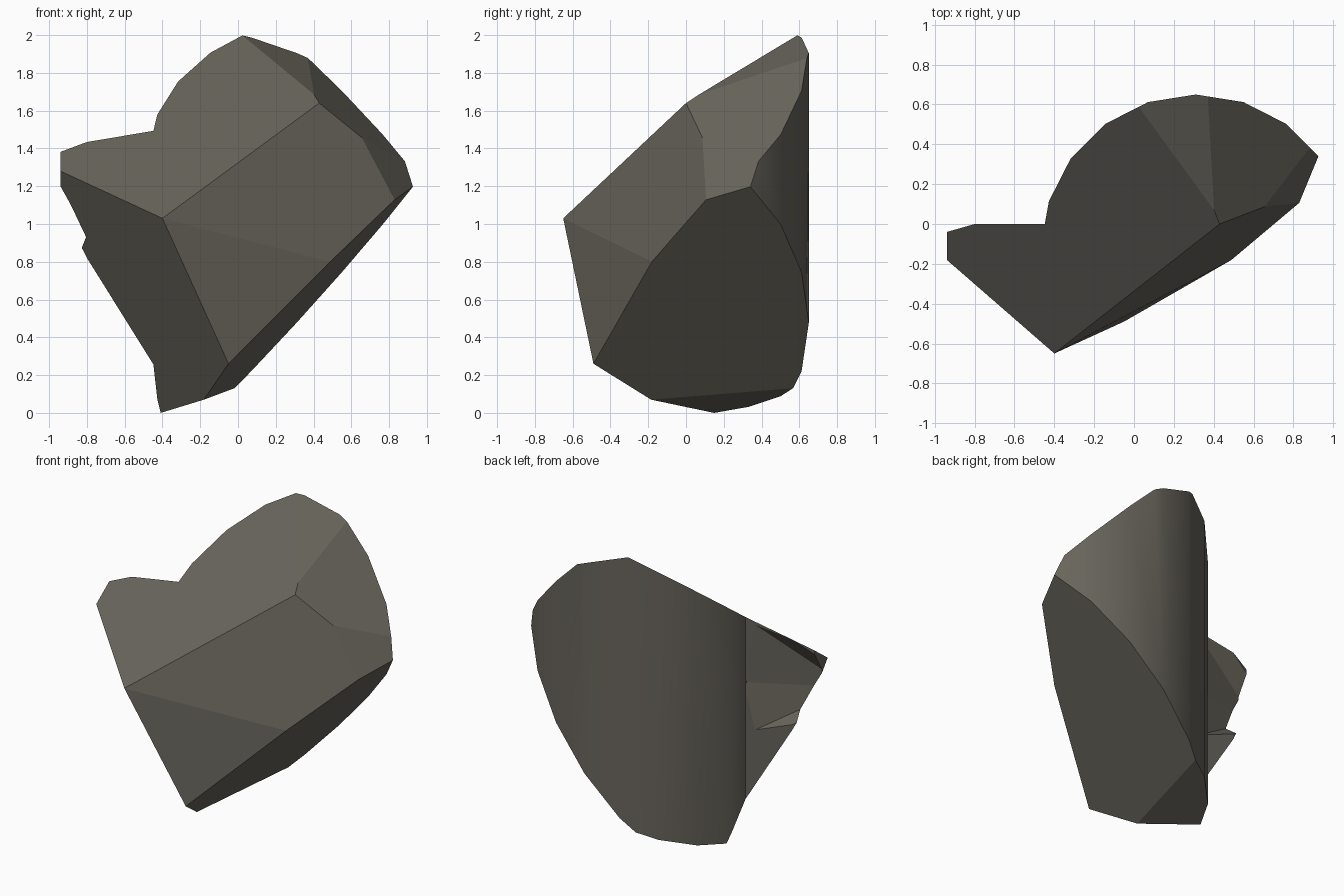
import bpy, bmesh, math
from mathutils import Vector

if "Cube" in bpy.data.objects:
    bpy.data.objects.remove(bpy.data.objects["Cube"])

stone = bpy.data.materials.new("dark_grey_stone")
stone.diffuse_color = (0.14, 0.13, 0.107, 1)
stone.use_nodes = True
stone.node_tree.nodes["Principled BSDF"].inputs["Base Color"].default_value = stone.diffuse_color


def finish(bm, name):
    """Turn a bmesh into a scene object."""
    bmesh.ops.recalc_face_normals(bm, faces=bm.faces)
    mesh = bpy.data.meshes.new(name)
    bm.to_mesh(mesh)
    bm.free()
    mesh.materials.append(stone)
    obj = bpy.data.objects.new(name, mesh)
    bpy.context.collection.objects.link(obj)
    return obj


# Corner points shared by the chipped facets
A = Vector((-0.40, -0.65, 1.03))    # front corner
B = Vector((0.43, 0.00, 1.64))      # upper ridge end
C = Vector((-0.05, -0.49, 0.26))    # lower front corner
D = Vector((-0.94, -0.18, 1.28))    # left corner
P = Vector((0.49, -0.18, 0.80))
Q = Vector((0.83, 0.10, 1.12))
R = Vector((0.65, 0.08, 1.46))
V = Vector((0.93, 0.35, 1.20))      # right corner
U = Vector((-0.18, -0.18, 0.07))
S = Vector((-0.41, 0.18, 0.00))     # bottom point
W = Vector((-0.02, 0.57, 0.13))
M = Vector((0.39, 0.10, 1.70))
N = Vector((0.37, 0.645, 1.88))
T = Vector((0.02, 0.59, 2.00))      # top point
inside = Vector((0.1, 0.0, 1.0))

# Tall column: rounded back wall plus a flat ledge on the left
arc = []
for i in range(-4, 5):
    a = math.radians(18 * i)
    arc.append((0.31 + 0.775 * math.sin(a), -0.125 + 0.775 * math.cos(a)))
outline = [(-0.94, -1.5), (-0.94, -0.04), (-0.80, 0.0), (-0.448, 0.0)]
outline += arc + [(1.05, -1.5)]
bm = bmesh.new()
base = bm.faces.new([bm.verts.new((x, y, -2)) for x, y in outline])
ext = bmesh.ops.extrude_face_region(bm, geom=[base])
tops = [g for g in ext["geom"] if isinstance(g, bmesh.types.BMVert)]
bmesh.ops.translate(bm, verts=tops, vec=(0, 0, 6))
bmesh.ops.recalc_face_normals(bm, faces=bm.faces)

# Slice the column with each flat facet
facets = [(A, B, D), (A, D, C), (A, B, P), (A, P, C), (C, U, V),
          (U, S, W), (B, N, R), (R, Q, V), (M, T, N)]
for p, q, r in facets:
    n = (q - p).cross(r - p).normalized()
    if n.dot(inside - p) > 0:
        n = -n
    cut = bmesh.ops.bisect_plane(
        bm, geom=bm.verts[:] + bm.edges[:] + bm.faces[:], dist=1e-5,
        plane_co=p, plane_no=n, clear_outer=True)
    rim = [g for g in cut["geom_cut"]
           if isinstance(g, bmesh.types.BMEdge) and g.is_boundary]
    if rim:
        bmesh.ops.edgeloop_fill(bm, edges=rim)

# Smooth only the rounded back wall; the facets stay flat
bmesh.ops.recalc_face_normals(bm, faces=bm.faces)
for f in bm.faces:
    c = f.calc_center_median()
    f.smooth = abs(f.normal.z) < 0.02 and c.x > -0.445 and c.y > 0.02
low = min(v.co.z for v in bm.verts)
bmesh.ops.translate(bm, verts=bm.verts, vec=(0, 0, -low))
rock = finish(bm, "rock_chunk")

# Broken groove across the back of the left ledge
cutter_bm = bmesh.new()
for co in [(-0.45, -0.005, 1.05), (-1.11, -0.165, 1.13),
           (-0.45, 0.02, 1.50), (-1.11, 0.02, 1.44),
           (-0.45, 0.02, 0.70), (-1.11, 0.02, 0.96)]:
    cutter_bm.verts.new(co)
bmesh.ops.convex_hull(cutter_bm, input=cutter_bm.verts)
cutter = finish(cutter_bm, "groove_cutter")
cutter.hide_render = True
cutter.display_type = 'WIRE'

groove = rock.modifiers.new("groove", 'BOOLEAN')
groove.operation = 'DIFFERENCE'
groove.solver = 'EXACT'
groove.object = cutter
